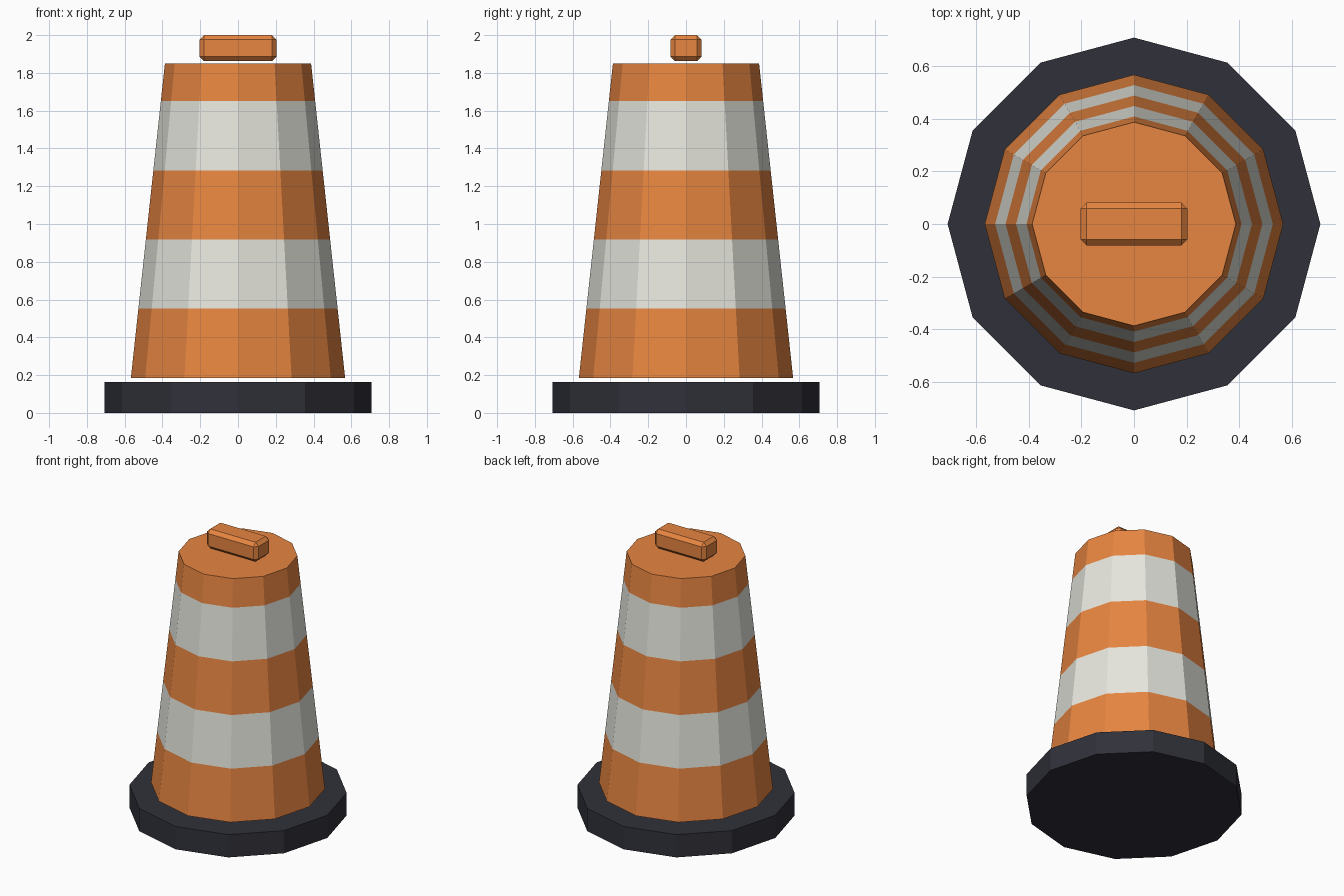
import bpy
import bmesh
from math import cos, sin, tau

cube = bpy.data.objects.get("Cube")
if cube:
    bpy.data.objects.remove(cube, do_unlink=True)

SIDES = 12


def material(name, rgb):
    mat = bpy.data.materials.new(name)
    mat.use_nodes = True
    mat.diffuse_color = (*rgb, 1)
    mat.node_tree.nodes["Principled BSDF"].inputs["Base Color"].default_value = (*rgb, 1)
    return mat


orange = material("orange plastic", (0.8, 0.235, 0.052))
white = material("white band", (0.79, 0.79, 0.73))
rubber = material("dark rubber", (0.03, 0.031, 0.042))


def add_object(name, bm, mats):
    bmesh.ops.recalc_face_normals(bm, faces=bm.faces)
    mesh = bpy.data.meshes.new(name)
    bm.to_mesh(mesh)
    bm.free()
    for mat in mats:
        mesh.materials.append(mat)
    obj = bpy.data.objects.new(name, mesh)
    bpy.context.collection.objects.link(obj)
    return obj


def stacked_rings(name, profile, mats):
    """Closed faceted solid from (radius, height) rings; bands alternate materials."""
    bm = bmesh.new()
    rings = [[bm.verts.new((r * cos(tau * i / SIDES), r * sin(tau * i / SIDES), z))
              for i in range(SIDES)] for r, z in profile]
    for band, (low, high) in enumerate(zip(rings, rings[1:])):
        for i in range(SIDES):
            j = (i + 1) % SIDES
            face = bm.faces.new((low[i], low[j], high[j], high[i]))
            face.material_index = band % len(mats)
    bm.faces.new(rings[0][::-1])
    bm.faces.new(rings[-1])
    return add_object(name, bm, mats)


# Heavy rubber foot
stacked_rings("rubber_base", [(0.708, 0), (0.708, 0.163)], [rubber])

# Tapered barrel with alternating bands
heights = [0.186, 0.552, 0.918, 1.284, 1.65, 1.849]
bottom_radius, top_radius = 0.567, 0.387
slope = (top_radius - bottom_radius) / (heights[-1] - heights[0])
stacked_rings("striped_barrel",
              [(bottom_radius + slope * (z - heights[0]), z) for z in heights],
              [orange, white])

# Chamfered grip above the lid
bm = bmesh.new()
bmesh.ops.create_cube(bm, size=1)
bmesh.ops.scale(bm, vec=(0.408, 0.164, 0.138), verts=bm.verts)
bmesh.ops.translate(bm, vec=(0, 0, 1.931), verts=bm.verts)
handle = add_object("handle", bm, [orange])
bevel = handle.modifiers.new("chamfer", "BEVEL")
bevel.width = 0.024
bevel.segments = 1
